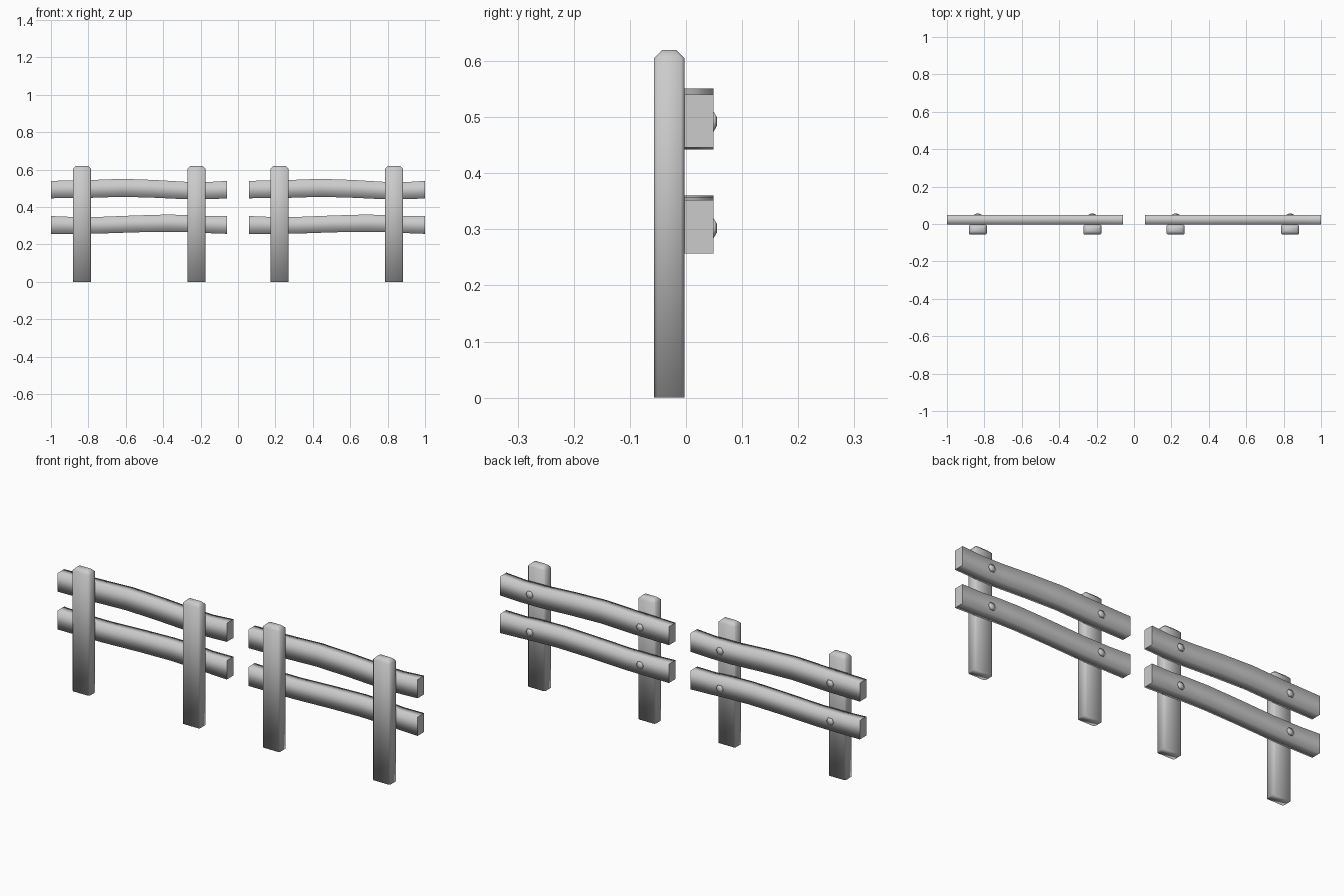
import bpy
import bmesh
from math import radians
from mathutils import Matrix

if "Cube" in bpy.data.objects:
    bpy.data.objects.remove(bpy.data.objects["Cube"], do_unlink=True)

wood = bpy.data.materials.new("grey_wood")
wood.use_nodes = True
GREY = (0.6, 0.6, 0.6, 1)
wood.diffuse_color = GREY
wood.node_tree.nodes["Principled BSDF"].inputs["Base Color"].default_value = GREY


def finish(bm, name, smooth=True):
    bmesh.ops.recalc_face_normals(bm, faces=bm.faces)
    for f in bm.faces:
        f.smooth = smooth
    mesh = bpy.data.meshes.new(name)
    bm.to_mesh(mesh)
    bm.free()
    mesh.materials.append(wood)
    obj = bpy.data.objects.new(name, mesh)
    bpy.context.collection.objects.link(obj)
    return obj


def loft(bm, rings):
    """Skin a stack of equal-sized rings and cap both ends."""
    rows = [[bm.verts.new(p) for p in ring] for ring in rings]
    n = len(rows[0])
    for a, b in zip(rows, rows[1:]):
        for i in range(n):
            j = (i + 1) % n
            bm.faces.new((a[i], a[j], b[j], b[i]))
    return [bm.faces.new(rows[0]), bm.faces.new(rows[-1])]


def post(name, x):
    """Upright with clipped corners and a chamfered top."""
    def ring(z, inset, clip):
        w, d = 0.048 - inset, 0.027 - inset
        pts = [(-w + clip, -d), (w - clip, -d), (w, -d + clip), (w, d - clip),
               (w - clip, d), (-w + clip, d), (-w, d - clip), (-w, -d + clip)]
        return [(x + px, py - 0.03, z) for px, py in pts]
    bm = bmesh.new()
    loft(bm, [ring(0, 0, 0.006), ring(0.605, 0, 0.006), ring(0.62, 0.015, 0.003)])
    finish(bm, name)


def rail(name, x0, profile):
    """Wavy plank from (distance, bottom, top) stations, with crisp ends."""
    bm = bmesh.new()
    caps = loft(bm, [[(x0 + d, -0.003, lo), (x0 + d, 0.049, lo),
                      (x0 + d, 0.049, hi), (x0 + d, -0.003, hi)]
                     for d, lo, hi in profile])
    for cap in caps:
        for e in cap.edges:
            e.smooth = False
    finish(bm, name)


def bolt(name, x, z):
    """Low six-sided head on the back of a rail."""
    bm = bmesh.new()
    bmesh.ops.create_cone(bm, cap_ends=True, segments=6, radius1=0.021,
                          radius2=0.009, depth=0.006)
    bmesh.ops.transform(bm, verts=bm.verts, matrix=Matrix.Translation((x, 0.052, z))
                        @ Matrix.Rotation(radians(-90), 4, "X")
                        @ Matrix.Rotation(radians(30), 4, "Z"))
    finish(bm, name)


LENGTH = 0.94
upper = [(0, 0.447, 0.54), (0.2, 0.449, 0.544), (0.38, 0.455, 0.551),
         (0.55, 0.45, 0.545), (0.72, 0.442, 0.535), (0.83, 0.442, 0.533),
         (LENGTH, 0.446, 0.54)]
lower = [(0, 0.257, 0.352), (0.12, 0.257, 0.347), (0.25, 0.258, 0.347),
         (0.45, 0.265, 0.355), (0.62, 0.268, 0.36), (0.75, 0.265, 0.357),
         (0.83, 0.261, 0.351), (LENGTH, 0.257, 0.352)]

# Two matching fence sections
for side, start, posts in (("right", -1.0, (-0.835, -0.222)),
                           ("left", 0.06, (0.222, 0.835))):
    rail(f"{side}_upper_rail", start, upper)
    rail(f"{side}_lower_rail", start, lower)
    for i, x in enumerate(posts, 1):
        post(f"{side}_post_{i}", x)
        bolt(f"{side}_upper_bolt_{i}", x, 0.492)
        bolt(f"{side}_lower_bolt_{i}", x, 0.302)
